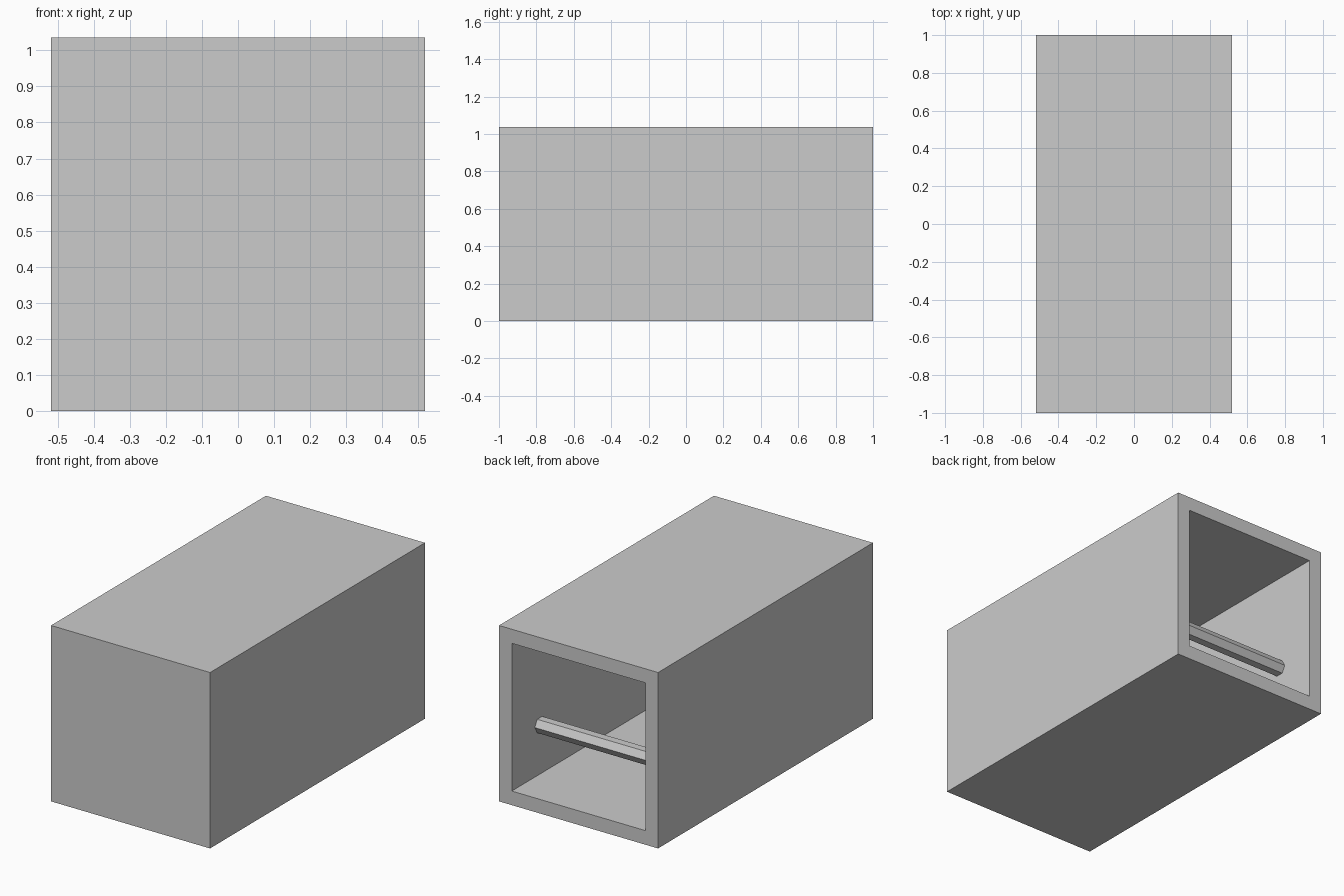
import bpy, bmesh, math
from mathutils import Matrix

if "Cube" in bpy.data.objects:
    bpy.data.objects.remove(bpy.data.objects["Cube"])

W, L, H = 1.036, 2.0, 1.036   # outer size
T = 0.083                     # wall thickness


def finish(bm, name):
    mesh = bpy.data.meshes.new(name)
    bm.to_mesh(mesh)
    bm.free()
    obj = bpy.data.objects.new(name, mesh)
    bpy.context.collection.objects.link(obj)
    return obj


# Box shell: inset the back face, then push it in to hollow the box
bm = bmesh.new()
bmesh.ops.create_cube(bm, size=1, matrix=Matrix.Translation((0, 0, H / 2)) @ Matrix.Diagonal((W, L, H, 1)))
bm.normal_update()
back = max(bm.faces, key=lambda f: f.calc_center_median().y)
bmesh.ops.inset_region(bm, faces=[back], thickness=T, use_even_offset=True)
floor = bmesh.ops.extrude_discrete_faces(bm, faces=[back])["faces"][0]
bmesh.ops.translate(bm, verts=floor.verts, vec=(0, -(L - T), 0))
bmesh.ops.recalc_face_normals(bm, faces=bm.faces)
finish(bm, "box_shell")

# Hexagonal bar between the side walls, flat side up
bm = bmesh.new()
bmesh.ops.create_cone(bm, cap_ends=True, segments=6, radius1=0.046, radius2=0.046, depth=W - 2 * T)
bmesh.ops.rotate(bm, verts=bm.verts, matrix=Matrix.Rotation(math.pi / 2, 3, 'Y'))
# put corners on the +y and -y sides whatever the primitive's start angle
if max(v.co.z for v in bm.verts) > 0.043:
    bmesh.ops.rotate(bm, verts=bm.verts, matrix=Matrix.Rotation(math.pi / 6, 3, 'X'))
bmesh.ops.translate(bm, verts=bm.verts, vec=(0, 0.74, 0.375))
finish(bm, "cross_bar")
